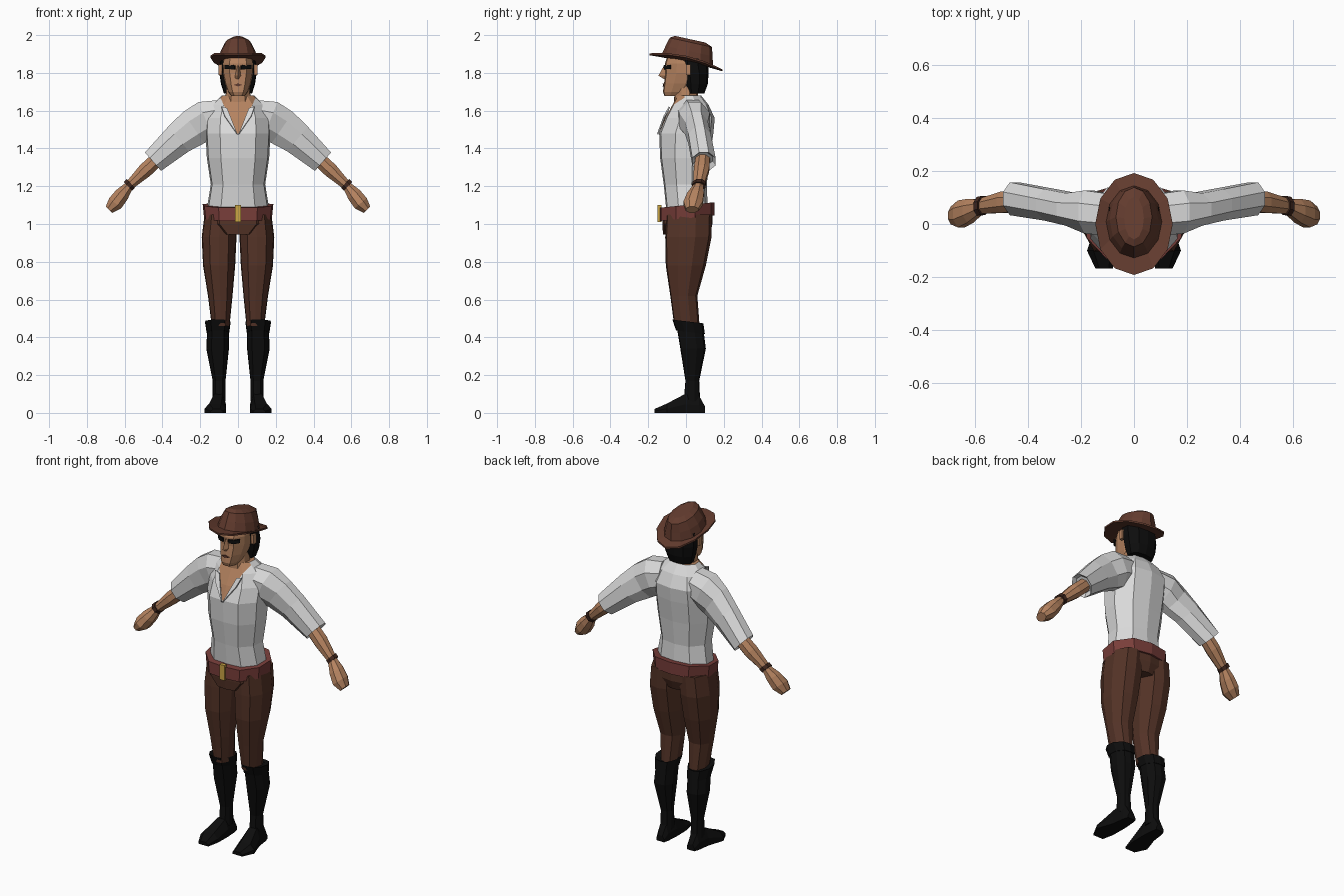
import bpy, bmesh, math
from mathutils import Vector


def mat(name, r, g, b):
    m = bpy.data.materials.new(name)
    m.diffuse_color = (r, g, b, 1)
    return m


SHIRT = mat("white_cloth", 0.70, 0.70, 0.70)
SKIN = mat("tan_skin", 0.46, 0.225, 0.115)
HAT = mat("brown_felt", 0.125, 0.045, 0.028)
PANTS = mat("dark_brown_cloth", 0.088, 0.033, 0.02)
BELT = mat("red_leather", 0.19, 0.048, 0.042)
BLACK = mat("black_leather", 0.004, 0.004, 0.004)
GOLD = mat("gold_metal", 0.60, 0.38, 0.06)
STRAP = mat("strap_brown", 0.05, 0.02, 0.013)
LIPS = mat("lip_brown", 0.12, 0.045, 0.03)

HALF = [(0, -1), (0.55, -0.94), (0.95, -0.4), (1, 0.3), (0.6, 0.88), (0, 1)]
BODY = HALF + [(-x, y) for x, y in HALF[-2:0:-1]]


def circle(n, off=0.0):
    return [(math.cos(2 * math.pi * (i + off) / n), math.sin(2 * math.pi * (i + off) / n)) for i in range(n)]


def finish(name, bm, mats, mirror=False):
    bmesh.ops.recalc_face_normals(bm, faces=bm.faces[:])
    me = bpy.data.meshes.new(name)
    bm.to_mesh(me)
    bm.free()
    ob = bpy.data.objects.new(name, me)
    bpy.context.collection.objects.link(ob)
    for m in mats:
        me.materials.append(m)
    if mirror:
        ob.modifiers.new("mirror", 'MIRROR')
    return ob


def loft(rings):
    """Skin a list of point rings and cap both ends."""
    bm = bmesh.new()
    rows = [[bm.verts.new(p) for p in r] for r in rings]
    n = len(rows[0])
    for a, b in zip(rows, rows[1:]):
        for i in range(n):
            j = (i + 1) % n
            bm.faces.new((a[i], a[j], b[j], b[i]))
    bm.faces.new(rows[0])
    bm.faces.new(rows[-1])
    return bm


def level(z, cx, hw, yf, yb, prof=BODY, tilt=0.0):
    """Horizontal section: height, centre x, half width, front y, back y."""
    cy, hd = (yf + yb) / 2, (yb - yf) / 2
    return [(cx + hw * x, cy + hd * y, z + tilt * (cy + hd * y)) for x, y in prof]


def stack(name, levels, m, mirror=False, prof=BODY, tilt=0.0):
    return finish(name, loft([level(*l, prof=prof, tilt=tilt) for l in levels]), [m], mirror)


def limb(name, secs, m, n=8):
    """Arm tube: sections of centre x, y, z, half height, half depth."""
    pts = [Vector(s[:3]) for s in secs]
    rings = []
    for i, s in enumerate(secs):
        d = pts[min(i + 1, len(pts) - 1)] - pts[max(i - 1, 0)]
        if d.x < 0:
            d = -d
        u = Vector((-d.z, 0, d.x)).normalized()
        rings.append([pts[i] + u * s[3] * a + Vector((0, s[4] * b, 0)) for a, b in circle(n, 0.5)])
    return finish(name, loft(rings), [m], True)


def plate(name, pts, m, thick=0.008, mirror=True):
    bm = bmesh.new()
    bm.faces.new([bm.verts.new(p) for p in pts])
    ob = finish(name, bm, [m])
    ob.modifiers.new("thickness", 'SOLIDIFY').thickness = thick
    ob.modifiers["thickness"].offset = 0
    if mirror:
        ob.modifiers.new("mirror", 'MIRROR')
    return ob


def box(name, lo, hi, m, mirror=False):
    bm = loft([[(lo[0], lo[1], z), (hi[0], lo[1], z), (hi[0], hi[1], z), (lo[0], hi[1], z)] for z in (lo[2], hi[2])])
    return finish(name, bm, [m], mirror)


# Shirt body, with the open V neck cut into the front
bm = loft([level(*l) for l in [
    (1.08, 0, 0.165, -0.105, 0.115), (1.21, 0, 0.144, -0.118, 0.11),
    (1.35, 0, 0.165, -0.137, 0.125), (1.48, 0, 0.172, -0.142, 0.145),
    (1.56, 0, 0.17, -0.11, 0.152), (1.63, 0, 0.14, -0.072, 0.12),
    (1.68, 0, 0.085, -0.045, 0.08)]])
V_Z, V_SLOPE = 1.47, 0.47
for s in (1, -1):
    fs = [f for f in bm.faces if f.calc_center_median().y < 0 and f.calc_center_median().z > V_Z]
    geom = fs + list({e for f in fs for e in f.edges}) + list({v for f in fs for v in f.verts})
    bmesh.ops.bisect_plane(bm, geom=geom, plane_co=(0, 0, V_Z), plane_no=(s, 0, -V_SLOPE))
for f in bm.faces:
    c = f.calc_center_median()
    if c.z > 1.675 or (c.y < 0 and c.z > V_Z and abs(c.x) < (c.z - V_Z) * V_SLOPE):
        f.material_index = 1
finish("shirt_body", bm, [SHIRT, SKIN])
plate("collar_flap", [(0.004, -0.15, 1.475), (0.058, -0.092, 1.612), (0.088, -0.088, 1.62), (0.07, -0.115, 1.57)], SHIRT)

# Sleeves, forearms, wrist straps and hands
limb("sleeve", [(0.09, 0.035, 1.57, 0.095, 0.085), (0.17, 0.045, 1.55, 0.112, 0.088),
                (0.235, 0.055, 1.51, 0.108, 0.066), (0.315, 0.072, 1.45, 0.092, 0.064),
                (0.45, 0.095, 1.33, 0.07, 0.067), (0.435, 0.093, 1.345, 0.05, 0.05)], SHIRT)
limb("forearm", [(0.41, 0.09, 1.36, 0.04, 0.04), (0.49, 0.082, 1.285, 0.042, 0.044),
                 (0.585, 0.066, 1.195, 0.025, 0.029)], SKIN)
limb("wrist_strap", [(0.567, 0.07, 1.215, 0.034, 0.038), (0.583, 0.067, 1.2, 0.034, 0.038)], STRAP)
limb("hand", [(0.575, 0.066, 1.205, 0.025, 0.028), (0.615, 0.05, 1.155, 0.042, 0.048),
              (0.65, 0.038, 1.11, 0.045, 0.055), (0.683, 0.032, 1.076, 0.026, 0.036)], SKIN)

# Belt and buckle
stack("belt", [(1.03, 0, 0.18, -0.14, 0.15), (1.1, 0, 0.187, -0.14, 0.15)], BELT, tilt=0.1)
box("buckle", (-0.016, -0.152, 1.01), (0.016, -0.13, 1.1), GOLD)

# Trousers
stack("trouser_seat", [(1.07, 0, 0.17, -0.125, 0.14), (1.0, 0, 0.178, -0.125, 0.14),
                       (0.945, 0, 0.1, -0.122, 0.12)], PANTS)
stack("trouser_leg", [(1.05, 0.092, 0.085, -0.105, 0.138), (0.93, 0.1, 0.092, -0.11, 0.135),
                      (0.78, 0.1, 0.085, -0.107, 0.105), (0.62, 0.094, 0.065, -0.083, 0.06),
                      (0.46, 0.092, 0.047, -0.062, 0.072)], PANTS, True)

# Boots
stack("boot_cuff", [(0.43, 0.106, 0.06, -0.052, 0.1), (0.485, 0.107, 0.068, -0.072, 0.092),
                    (0.475, 0.1, 0.05, -0.06, 0.08)], BLACK, True, tilt=-0.12)
stack("boot_shaft", [(0.46, 0.105, 0.057, -0.05, 0.09), (0.34, 0.108, 0.06, -0.03, 0.105),
                     (0.17, 0.1, 0.034, -0.003, 0.07), (0.06, 0.1, 0.035, -0.012, 0.075)], BLACK, True)
foot = []
for y, x0, x1, z1 in [(0.1, 0.075, 0.125, 0.035), (0.07, 0.068, 0.135, 0.09), (-0.005, 0.063, 0.145, 0.1),
                      (-0.1, 0.065, 0.177, 0.05), (-0.168, 0.08, 0.145, 0.02)]:
    w = (x1 - x0) * 0.22
    foot.append([(x0, y, 0), (x1, y, 0), (x1, y, z1 * 0.45), (x1 - w, y, z1), (x0 + w, y, z1), (x0, y, z1 * 0.45)])
finish("boot_foot", loft(foot), [BLACK], True)

# Neck, head and face
stack("neck", [(1.6, 0, 0.075, -0.065, 0.07), (1.73, 0, 0.06, -0.06, 0.06)], SKIN)
stack("head", [(1.678, 0, 0.036, -0.114, -0.02), (1.7, 0, 0.052, -0.122, 0.03), (1.745, 0, 0.068, -0.116, 0.06),
               (1.8, 0, 0.08, -0.11, 0.09), (1.85, 0, 0.082, -0.112, 0.1), (1.9, 0, 0.072, -0.095, 0.09)], SKIN)
bm = loft([[(-w, -0.1, z), (0, y, z), (w, -0.1, z)] for z, w, y in
           [(1.768, 0.02, -0.118), (1.785, 0.019, -0.146), (1.84, 0.01, -0.116)]])
finish("nose", bm, [SKIN])
plate("eye", [(0.016, -0.114, 1.818), (0.05, -0.106, 1.82), (0.07, -0.082, 1.822),
              (0.07, -0.082, 1.842), (0.05, -0.106, 1.842), (0.016, -0.115, 1.84)], BLACK)
plate("mouth", [(-0.024, -0.118, 1.736), (0, -0.121, 1.728), (0.024, -0.118, 1.736), (0, -0.121, 1.744)],
      LIPS, 0.006, False)
stack("hair", [(1.69, 0, 0.074, 0.0, 0.097), (1.74, 0, 0.09, -0.012, 0.115), (1.8, 0, 0.099, -0.022, 0.12),
               (1.875, 0, 0.094, -0.045, 0.115)], BLACK)
box("ear", (0.085, 0.0, 1.79), (0.104, 0.024, 1.845), SKIN, True)

# Hat: tilted brim with raised sides, flowing into a tapered crown
rings = []
for rx, ry, cy, h in [(0.09, 0.12, 0.01, -0.004), (0.146, 0.192, 0.0, -0.008), (0.146, 0.192, 0.0, 0.002),
                      (0.105, 0.136, 0.008, 0.012), (0.092, 0.124, 0.016, 0.06), (0.068, 0.112, 0.026, 0.108),
                      (0.037, 0.08, 0.022, 0.124)]:
    ring = []
    for c, s in circle(12):
        x, y = rx * c, cy + ry * s
        lift = 1.4 * x * x if h < 0.01 else 0
        ring.append((x, y, 1.859 - 0.22 * y + h + lift))
    rings.append(ring)
finish("hat", loft(rings), [HAT])
